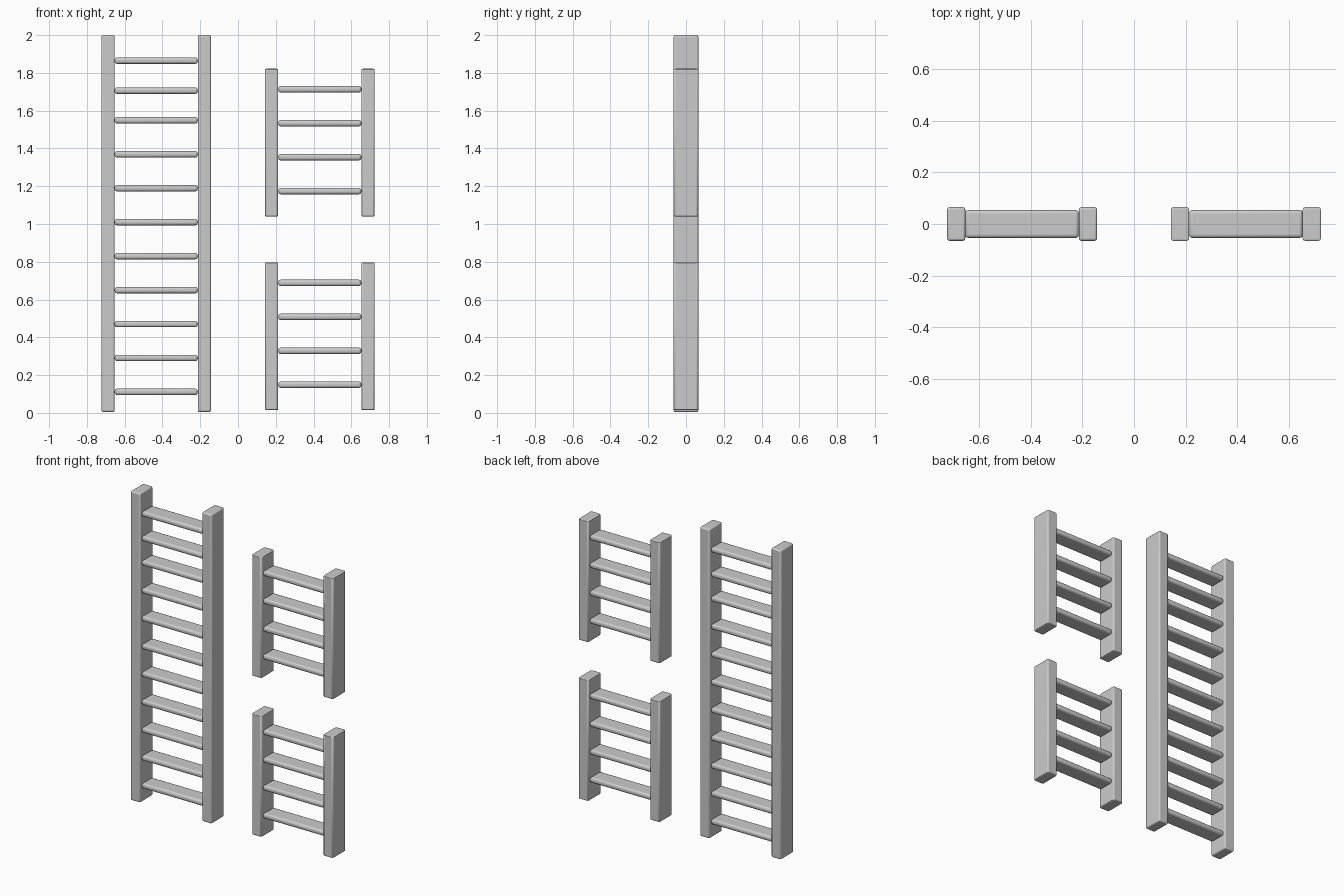
import bpy

if "Cube" in bpy.data.objects:
    bpy.data.objects.remove(bpy.data.objects["Cube"])


def rounded_box(name, center, size, bevel, segments, stretch=1.0):
    """Box with rounded edges; stretch scales its height after bevelling."""
    bpy.ops.mesh.primitive_cube_add(size=1, location=center)
    ob = bpy.context.object
    ob.name = name
    for v in ob.data.vertices:
        v.co.x *= size[0]
        v.co.y *= size[1]
        v.co.z *= size[2] / stretch
    ob.scale.z = stretch
    mod = ob.modifiers.new("rounding", "BEVEL")
    mod.width = bevel
    mod.segments = segments
    bpy.ops.object.shade_smooth_by_angle()
    return ob


def ladder(name, x, bottom, top, rungs, stretch=1.0):
    # two side rails
    for side, s in (("left", -1), ("right", 1)):
        rounded_box(f"{name}_{side}_rail", (x + s * 0.255, 0, (bottom + top) / 2),
                    (0.07, 0.13, top - bottom), 0.009, 3, stretch)
    # flat rungs with rounded edges
    for i, z in enumerate(rungs):
        rounded_box(f"{name}_rung_{i + 1}", (x, 0, z), (0.44, 0.108, 0.034), 0.013, 3)


# tall ladder: evenly spaced rungs, the top two slightly closer together
ladder("tall_ladder", -0.433, 0.005, 2.0,
       [0.111 + 0.1797 * i for i in range(8)] + [1.549, 1.706, 1.865])

# two short ladders stacked one above the other
ladder("upper_short_ladder", 0.433, 1.04, 1.822, [1.174 + 0.1797 * i for i in range(4)], 0.39)
ladder("lower_short_ladder", 0.433, 0.015, 0.797, [0.149 + 0.1797 * i for i in range(4)], 0.39)
